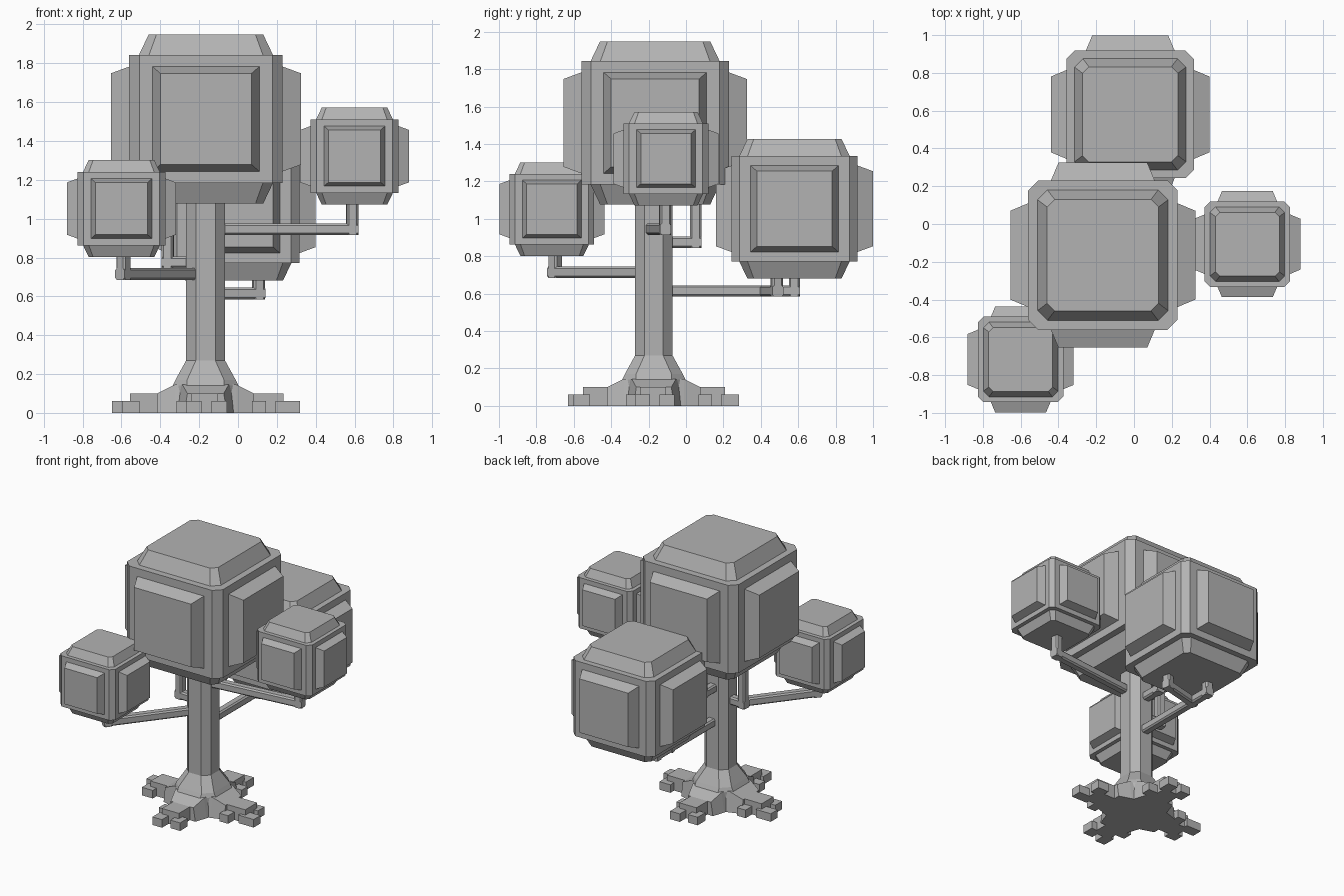
import bpy, bmesh, math
from mathutils import Vector, Matrix

if "Cube" in bpy.data.objects:
    bpy.data.objects.remove(bpy.data.objects["Cube"])

GREY = bpy.data.materials.new("dark_grey")
GREY.diffuse_color = (.45, .45, .45, 1)
GREY.use_nodes = True
GREY.node_tree.nodes["Principled BSDF"].inputs["Base Color"].default_value = GREY.diffuse_color


def octagon(hx, hy, c, z):
    """Chamfered rectangle ring in the XY plane."""
    return [Vector(p + (z,)) for p in (
        (hx, -hy + c), (hx, hy - c), (hx - c, hy), (-hx + c, hy),
        (-hx, hy - c), (-hx, -hy + c), (-hx + c, -hy), (hx - c, -hy))]


def rect(hx, hy, z):
    return [Vector(p) for p in ((hx, -hy, z), (hx, hy, z), (-hx, hy, z), (-hx, -hy, z))]


def loft(bm, rings, mat=Matrix()):
    """Skin a stack of equal-count rings and cap both ends."""
    rows = [[bm.verts.new(mat @ p) for p in r] for r in rings]
    n = len(rows[0])
    for a, b in zip(rows, rows[1:]):
        for i in range(n):
            j = (i + 1) % n
            bm.faces.new((a[i], a[j], b[j], b[i]))
    bm.faces.new(rows[0][::-1])
    bm.faces.new(rows[-1])


def box(bm, x0, x1, y0, y1, z1, mat):
    m = mat @ Matrix.Translation(((x0 + x1) / 2, (y0 + y1) / 2, 0))
    hx, hy = (x1 - x0) / 2, (y1 - y0) / 2
    loft(bm, [rect(hx, hy, 0), rect(hx, hy, z1)], m)


def finish(bm, name):
    bmesh.ops.recalc_face_normals(bm, faces=bm.faces[:])
    me = bpy.data.meshes.new(name)
    bm.to_mesh(me)
    bm.free()
    me.materials.append(GREY)
    ob = bpy.data.objects.new(name, me)
    bpy.context.collection.objects.link(ob)
    return ob


def foliage(name, centre, s):
    """Chamfered block with a raised bevelled panel on all six sides."""
    bm = bmesh.new()
    m = Matrix.Translation(centre) @ Matrix.Scale(s, 4)
    half = [(.395, .052, .33), (.345, .052, .33), (.295, .04, .435)]
    rings = [octagon(h, h, c, -z) for h, c, z in half[::-1]]
    rings += [octagon(h, h, c, z) for h, c, z in half]
    loft(bm, rings, m)
    for k in range(4):
        r = Matrix.Rotation(k * math.pi / 2, 4, 'Z') @ Matrix.Rotation(math.pi / 2, 4, 'X')
        loft(bm, [rect(.275, .27, .38), rect(.275, .27, .395), rect(.235, .235, .49)], m @ r)
    finish(bm, name)


def branch(name, *paths):
    """Chamfered square bars along each path of points."""
    bm = bmesh.new()
    w, c = .03, .01
    for path in paths:
        for p, q in zip(path, path[1:]):
            p, q = Vector(p), Vector(q)
            d = q - p
            n = d.normalized()
            if abs(n.z) > .9:   # keep uprights aligned with the bar below
                side = Vector((path[1][0] - path[0][0], path[1][1] - path[0][1], 0)).normalized()
            else:
                side = Vector((-n.y, n.x, 0)).normalized()
            up = n.cross(side)
            m = Matrix((side, up, n)).transposed().to_4x4()
            m.translation = p
            loft(bm, [octagon(w, w, c, -w), octagon(w, w, c, d.length + w)], m)
    finish(bm, name)


# Foliage blocks
foliage("main_foliage", (-.165, -.165, 1.513), 1)
foliage("back_foliage", (-.02, .58, 1.054), .855)
foliage("right_foliage", (.6, -.107, 1.322), .573)
foliage("left_foliage", (-.6, -.717, 1.052), .573)

# Trunk with flared foot
T = Matrix.Translation((-.167, -.172, 0))
bm = bmesh.new()
loft(bm, [octagon(h, h, c, z) for h, c, z in
          ((.17, .075, 0), (.17, .075, .14), (.155, .06, .17), (.1, .05, .27), (.1, .05, 1.15))], T)
finish(bm, "trunk")

# Roots: four stepped arms, each ending in a few small blocks
bm = bmesh.new()
for k, (reach, step) in enumerate(((.487, .4), (.455, .38), (.483, .39), (.458, .38))):
    m = T @ Matrix.Rotation(k * math.pi / 2, 4, 'Z')
    # sloping shoulder of the arm
    loft(bm, [[Vector((x, -w, 0)), Vector((x, w, 0)), Vector((x, w * .85, z)), Vector((x, -w * .85, z))]
              for x, w, z in ((.09, .16, .145), (.16, .14, .145), (.25, .11, .10))], m)
    box(bm, .24, step, -.075, .065, .10, m)
    box(bm, .36, reach, -.10, -.02, .06, m)
    box(bm, .34, .43, .03, .11, .06, m)
    box(bm, .24, .31, -.15, -.05, .06, m)
finish(bm, "roots")

# Branches carrying the foliage
branch("right_branch", [(-.12, -.19, .945), (.588, -.112, .945), (.588, -.112, 1.12)])
branch("left_branch", [(-.2, -.2, .715), (-.59, -.7, .715), (-.59, -.7, .84)])
branch("back_branch",
       [(-.16, -.12, .615), (-.16, .58, .615), (-.16, .58, .72)],
       [(-.16, .42, .615), (.105, .485, .615), (.105, .485, .72)])
branch("side_stub", [(-.22, -.17, .775), (-.362, -.16, .775), (-.362, -.16, 1.12)])
branch("rear_stub", [(-.17, -.12, .875), (-.17, .052, .875), (-.17, .052, 1.12)])
